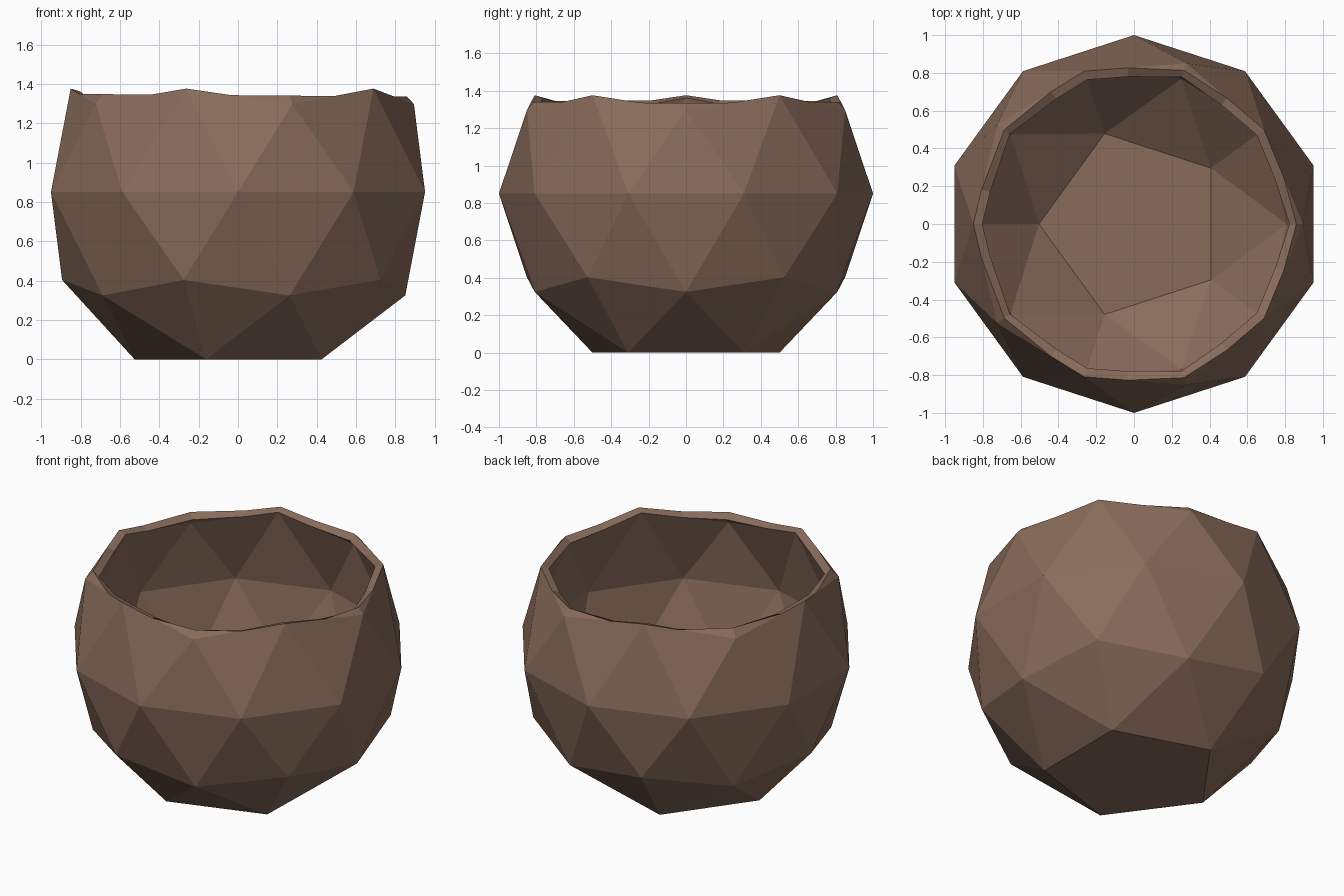
import bpy
import bmesh
from mathutils import Matrix, Vector

cube = bpy.data.objects.get("Cube")
if cube:
    bpy.data.objects.remove(cube, do_unlink=True)

# Single clay colour
clay = bpy.data.materials.new("brown_clay")
clay.use_nodes = True
colour = (0.25, 0.15, 0.105, 1)
clay.diffuse_color = colour
clay.node_tree.nodes["Principled BSDF"].inputs["Base Color"].default_value = colour

# Faceted ball for the bowl body
bm = bmesh.new()
bmesh.ops.create_icosphere(bm, subdivisions=2, radius=1)

# Flat pentagonal base
pole = min(bm.verts, key=lambda v: v.co.z)
bmesh.ops.dissolve_verts(bm, verts=[pole])
base_z = min(v.co.z for v in bm.verts)

# Open mouth: slice only the crown, so the five rim points stay whole
plane_co = Vector((0, 0, 0.492))
plane_no = Vector((0.008, 0, 1)).normalized()
crown = [f for f in bm.faces if f.calc_center_median().z > 0.55]
crown_geom = set(crown)
for f in crown:
    crown_geom.update(f.edges)
    crown_geom.update(f.verts)
bmesh.ops.bisect_plane(bm, geom=list(crown_geom), dist=0.0001,
                       plane_co=plane_co, plane_no=plane_no)
above = [f for f in bm.faces
         if all((v.co - plane_co).dot(plane_no) > -0.001 for v in f.verts)]
bmesh.ops.delete(bm, geom=above, context="FACES")

# Stand the bowl on the floor
bmesh.ops.transform(bm, matrix=Matrix.Translation((0, 0, -base_z)), verts=bm.verts)
bmesh.ops.recalc_face_normals(bm, faces=bm.faces)
mesh = bpy.data.meshes.new("bowl")
bm.to_mesh(mesh)
bm.free()
mesh.materials.append(clay)
bowl = bpy.data.objects.new("bowl", mesh)
bpy.context.collection.objects.link(bowl)

# Wall thickness, grown inward
wall = bowl.modifiers.new("wall", "SOLIDIFY")
wall.thickness = 0.05
wall.offset = -1
